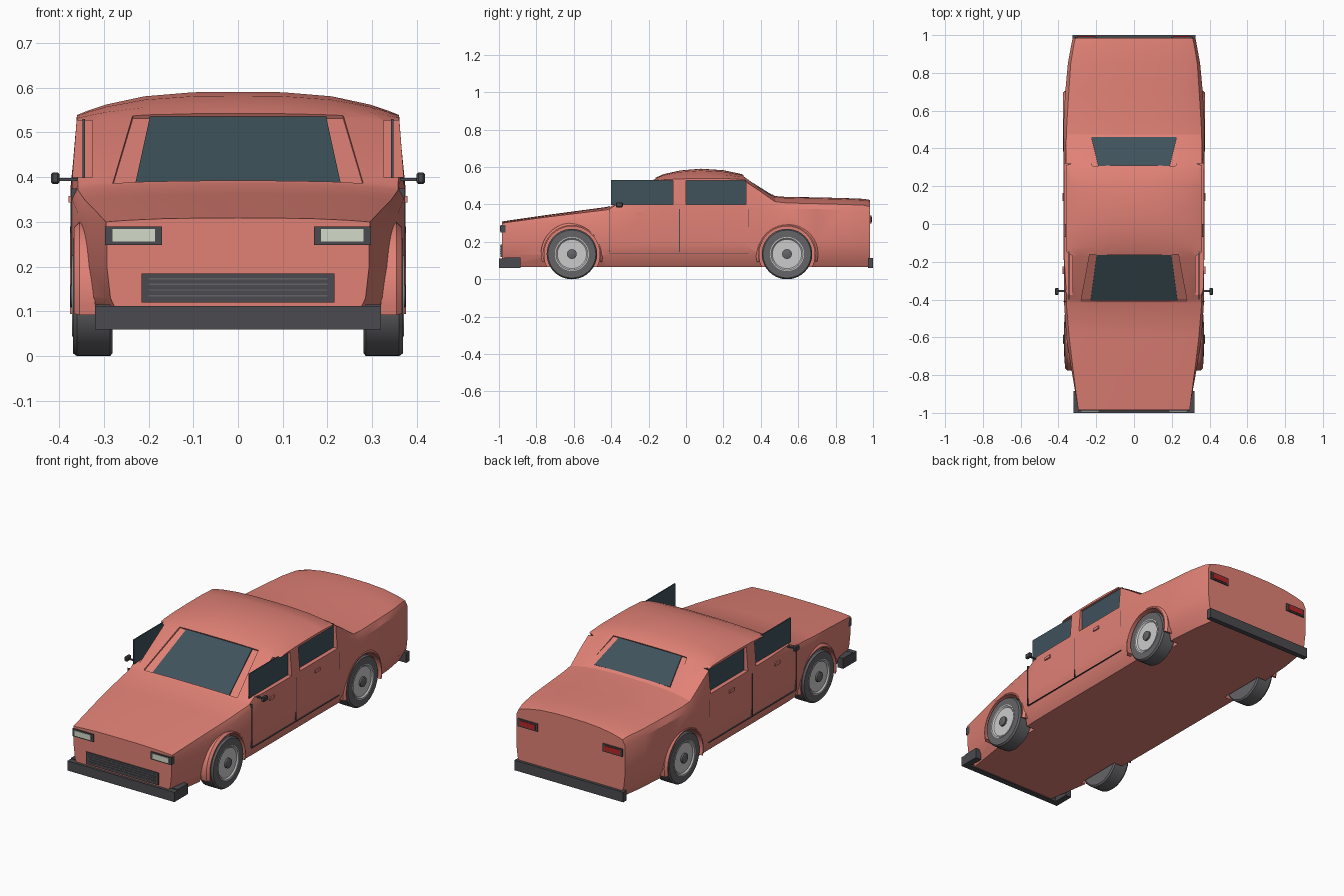
import bpy, bmesh, math
from mathutils import Vector

if "Cube" in bpy.data.objects:
    bpy.data.objects.remove(bpy.data.objects["Cube"])


def mat(name, c):
    m = bpy.data.materials.new(name)
    m.diffuse_color = (*c, 1)
    m.use_nodes = True
    m.node_tree.nodes["Principled BSDF"].inputs["Base Color"].default_value = m.diffuse_color
    return m


RED = mat("paint", (0.75, 0.22, 0.18))
GLASS = mat("glass", (0.05, 0.085, 0.105))
DARK = mat("dark_trim", (0.07, 0.07, 0.08))
TYRE = mat("rubber", (0.13, 0.13, 0.14))
RIM = mat("rim_metal", (0.55, 0.56, 0.58))
LENS = mat("headlight_lens", (0.65, 0.7, 0.58))
TAIL = mat("tail_lens", (0.45, 0.02, 0.02))


def finish(name, bm, m=None, smooth=None):
    bmesh.ops.recalc_face_normals(bm, faces=bm.faces)
    me = bpy.data.meshes.new(name)
    bm.to_mesh(me)
    bm.free()
    ob = bpy.data.objects.new(name, me)
    bpy.context.collection.objects.link(ob)
    if m:
        me.materials.append(m)
    if smooth:
        shade(ob, smooth)
    return ob


def shade(ob, angle):
    bpy.ops.object.select_all(action='DESELECT')
    ob.select_set(True)
    bpy.context.view_layer.objects.active = ob
    bpy.ops.object.shade_smooth_by_angle(angle=math.radians(angle))


def loft(rings, closed=False):
    """Bridge rings of points; cap the ends unless the loft is closed."""
    bm = bmesh.new()
    vs = [[bm.verts.new(p) for p in r] for r in rings]
    n = len(vs[0])
    for a, b in zip(vs, vs[1:] + (vs[:1] if closed else [])):
        for i in range(n):
            j = (i + 1) % n
            bm.faces.new((a[i], a[j], b[j], b[i]))
    if not closed:
        bm.faces.new(vs[0])
        bm.faces.new(vs[-1])
    return bm


def box(name, x, y, z, m=None):
    ring = lambda h: [(x[0], y[0], h), (x[1], y[0], h), (x[1], y[1], h), (x[0], y[1], h)]
    return finish(name, loft([ring(z[0]), ring(z[1])]), m)


def pair(name, x, y, z, m=None):
    return [box(name + t, sorted((s * x[0], s * x[1])), y, z, m)
            for s, t in ((1, "_right"), (-1, "_left"))]


def lathe(name, profile, s, y, z, m=None, seg=40):
    """Turn an (x, radius) profile about an axis along x."""
    ang = [2 * math.pi * i / seg for i in range(seg)]
    rings = [[(s * x, y + r * math.cos(a), z + r * math.sin(a)) for a in ang] for x, r in profile]
    return finish(name, loft(rings), m, 35)


def slab(name, low, high, wl, wh, d0, d1, m=None):
    """Sloping trapezoid from low to high (y, z), between two depths along its normal."""
    n = Vector((0, -(high[1] - low[1]), high[0] - low[0])).normalized()
    if n.z < 0:
        n = -n
    q = [Vector((-wl, *low)), Vector((wl, *low)), Vector((wh, *high)), Vector((-wh, *high))]
    return finish(name, loft([[p + n * d for p in q] for d in (d0, d1)]), m)


# Body shell: y, half width, belt z, roof half width, roof edge z, centre z
stations = [
    (-0.985, .293, .265, .295, .300, .309), (-0.75, .335, .30, .325, .332, .343),
    (-0.60, .358, .32, .343, .350, .363), (-0.42, .370, .35, .358, .372, .387),
    (-0.40, .371, .355, .358, .382, .398), (-0.17, .372, .38, .360, .522, .540),
    (-0.12, .372, .38, .360, .532, .562), (-0.03, .372, .38, .360, .537, .582),
    (0.08, .372, .38, .360, .539, .591), (0.20, .372, .38, .360, .539, .583),
    (0.30, .373, .38, .360, .534, .562), (0.39, .374, .38, .360, .475, .500),
    (0.475, .374, .375, .358, .415, .445), (0.54, .373, .375, .355, .408, .440),
    (0.70, .364, .375, .345, .404, .438), (0.85, .350, .37, .335, .400, .434),
    (0.95, .332, .365, .318, .396, .430), (0.985, .325, .36, .310, .388, .424)]
rings = []
for y, w, zb, wt, ze, zt in stations:
    half = [(.87 * w, .065), (w - .008, .13), (w, .20), (w, zb), (wt, ze)]
    half += [(wt * t, ze + (zt - ze) * (1 - t ** 3)) for t in (.93, .82, .58, .28)]
    rings.append([(x, y, z) for x, z in half] + [(0, y, zt)] + [(-x, y, z) for x, z in half[::-1]])
body = finish("body_shell", loft(rings), RED)

# Cutters: wheel arches, side windows, windscreen and rear screen recesses
WHEELS = (-0.61, 0.54)
WINDOWS = ((-.40, -.07), (0, .32))
FRONT = ((-.41, .392), (-.165, .543))
REAR = ((.465, .459), (.31, .556))
cutters = []
for s in (1, -1):
    cutters += [lathe("arch_cutter", [(.268, .15), (.5, .15)], s, y, .135) for y in WHEELS]
for y in WINDOWS:
    cutters += pair("window_cutter", (.325, .45), y, (.40, .527))
cutters.append(slab("windscreen_cutter", *FRONT, .28, .235, -.014, .06))
cutters.append(slab("rear_screen_cutter", *REAR, .26, .22, -.014, .06))
for c in cutters:
    mod = body.modifiers.new("cut", 'BOOLEAN')
    mod.operation, mod.object, mod.solver = 'DIFFERENCE', c, 'EXACT'
    bpy.context.view_layer.objects.active = body
    bpy.ops.object.modifier_apply(modifier=mod.name)
for c in cutters:
    bpy.data.objects.remove(c)
shade(body, 28)

# Glass
slab("windscreen", *FRONT, .23, .197, -.016, -.009, GLASS)
slab("rear_screen", *REAR, .226, .188, -.016, -.009, GLASS)
for y in WINDOWS:
    pair("side_window", (.342, .348), y, (.398, .53), GLASS)

# Wheels and arch lips
for y in WHEELS:
    for s in (1, -1):
        lathe("tyre", [(.28, .08), (.28, .127), (.286, .135), (.36, .135), (.369, .128), (.369, .09), (.355, .088)],
              s, y, .135, TYRE)
        lathe("rim", [(.34, .091), (.371, .091), (.371, .085), (.364, .078)], s, y, .135, RIM)
        lathe("hub", [(.35, .026), (.373, .026), (.376, .02)], s, y, .135, TYRE, 24)
        out = .366 if y < 0 else .376
        arc = []
        for i in range(25):
            a = math.radians(-15 + 210 * i / 24)
            arc.append([(s * x, y + r * math.cos(a), .135 + r * math.sin(a))
                        for x, r in ((.32, .148), (out, .148), (out, .154), (out - .012, .166), (.32, .166))])
        finish("arch_lip", loft(arc), RED, 35)

# Bumpers
box("front_bumper", (-.32, .32), (-1, -.968), (.06, .112), DARK)
pair("front_bumper_end", (.285, .32), (-.97, -.885), (.06, .116), DARK)
box("rear_bumper", (-.325, .325), (.972, 1), (.06, .114), DARK)

# Lights
pair("headlight_frame", (.17, .297), (-.991, -.965), (.249, .29), DARK)
pair("headlight_lens", (.186, .281), (-.994, -.98), (.256, .284), LENS)
pair("tail_light_frame", (.195, .312), (.97, .991), (.298, .34), DARK)
pair("tail_light_lens", (.207, .30), (.98, .994), (.305, .333), TAIL)

# Grille with slats
box("grille", (-.216, .216), (-.991, -.97), (.12, .185), DARK)
for i in range(4):
    z = .134 + .0125 * i
    box("grille_slat", (-.2, .2), (-.994, -.985), (z, z + .003), TYRE)

# Door seams, handles and mirrors
for y in (-.41, -.035, .335):
    pair("door_seam", (.36, .3735), (y - .002, y + .002), (.145 if y < .3 else .28, .375), DARK)
pair("sill_seam", (.355, .3715), (-.41, .335), (.138, .141), DARK)
for y in (-.245, .143):
    pair("door_handle", (.365, .379), (y - .021, y + .021), (.343, .358), RED)
pair("mirror_arm", (.345, .402), (-.36, -.35), (.392, .398), DARK)
for ob in pair("mirror_head", (.399, .418), (-.375, -.338), (.385, .411), DARK):
    ob.modifiers.new("round", 'BEVEL').width = .004
